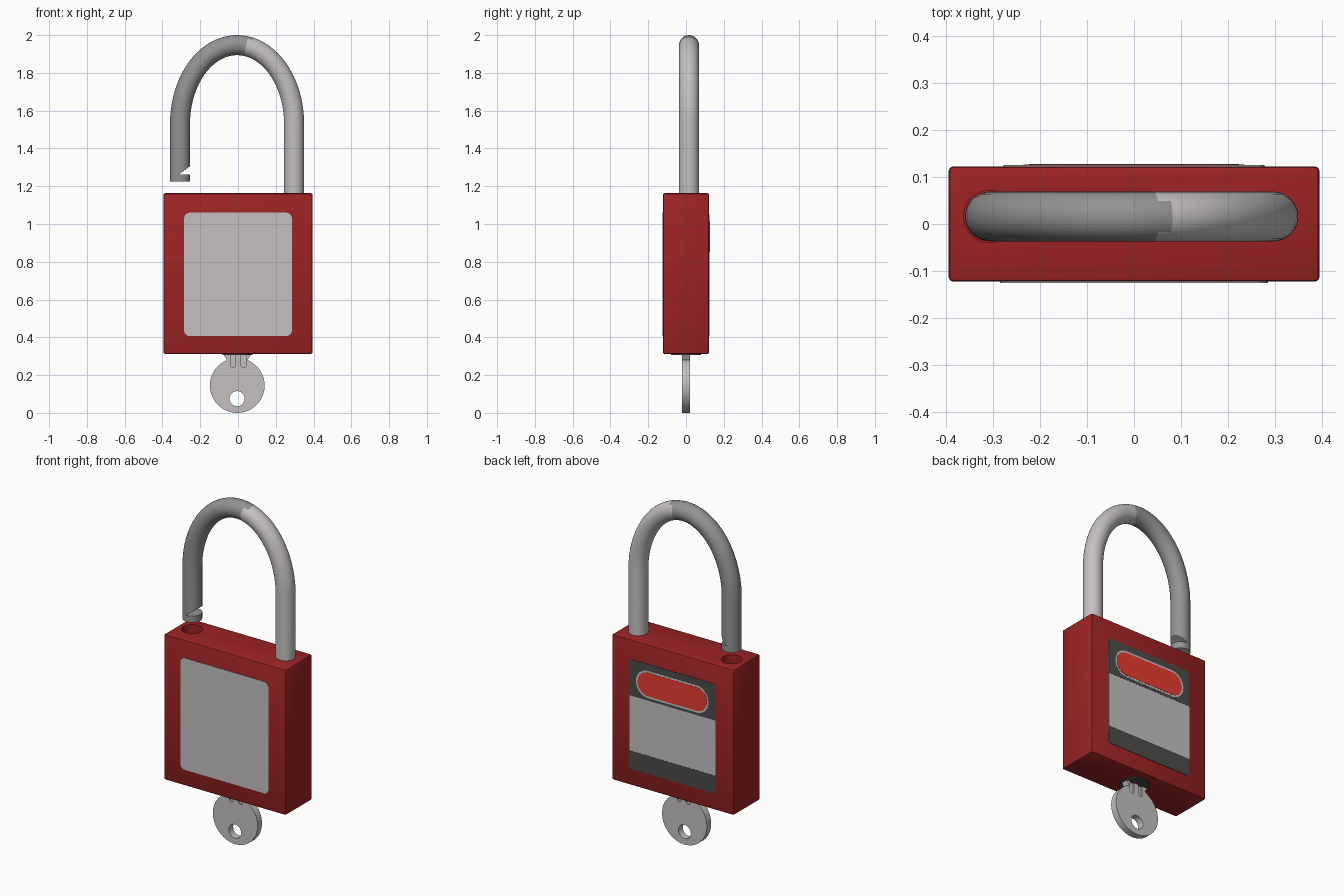
import bpy, bmesh, math
from mathutils import Vector, Matrix

if "Cube" in bpy.data.objects:
    bpy.data.objects.remove(bpy.data.objects["Cube"])


def material(name, rgb):
    m = bpy.data.materials.new(name)
    m.diffuse_color = (*rgb, 1)
    m.use_nodes = True
    m.node_tree.nodes["Principled BSDF"].inputs["Base Color"].default_value = m.diffuse_color
    return m


RED = material("body red", (0.34, 0.017, 0.018))
BRIGHT = material("badge red", (0.80, 0.045, 0.028))
LIGHT = material("light grey", (0.56, 0.53, 0.545))
STEEL = material("steel grey", (0.29, 0.29, 0.29))
DARK = material("dark grey", (0.075, 0.072, 0.07))


def finish(bm, name, *mats):
    bmesh.ops.recalc_face_normals(bm, faces=bm.faces)
    me = bpy.data.meshes.new(name)
    bm.to_mesh(me)
    bm.free()
    for m in mats:
        me.materials.append(m)
    ob = bpy.data.objects.new(name, me)
    bpy.context.collection.objects.link(ob)
    return ob


def prism(name, pts, y0, y1, *mats):
    """Extrude an x-z outline from y0 to y1."""
    bm = bmesh.new()
    f = bm.faces.new([bm.verts.new((x, y0, z)) for x, z in pts])
    ext = bmesh.ops.extrude_face_region(bm, geom=[f])
    vs = [g for g in ext["geom"] if isinstance(g, bmesh.types.BMVert)]
    bmesh.ops.translate(bm, verts=vs, vec=(0, y1 - y0, 0))
    return finish(bm, name, *mats)


def rounded(x0, x1, z0, z1, r_low, r_top, n=10):
    """Rounded rectangle outline, with separate lower and upper corner radii."""
    pts = []
    for x, z, r, a0 in ((x1, z1, r_top, 0), (x0, z1, r_top, 90),
                        (x0, z0, r_low, 180), (x1, z0, r_low, 270)):
        cx = x - r if x == x1 else x + r
        cz = z - r if z == z1 else z + r
        for i in range(n + 1 if r else 1):
            a = math.radians(a0 + 90 * i / n)
            pts.append((cx + r * math.cos(a), cz + r * math.sin(a)))
    clean = []
    for p in pts:
        if not clean or math.dist(p, clean[-1]) > 1e-5:
            clean.append(p)
    if math.dist(clean[0], clean[-1]) < 1e-5:
        clean.pop()
    return clean


def cylinder(name, r, z0, z1, x, y, *mats):
    bm = bmesh.new()
    bmesh.ops.create_cone(bm, cap_ends=True, segments=32, radius1=r, radius2=r, depth=z1 - z0,
                          matrix=Matrix.Translation((x, y, (z0 + z1) / 2)))
    return finish(bm, name, *mats)


def apply(ob, mod):
    bpy.context.view_layer.objects.active = ob
    bpy.ops.object.modifier_apply(modifier=mod.name)


def cut(ob, cutter):
    mod = ob.modifiers.new("cut", 'BOOLEAN')
    mod.operation, mod.solver, mod.object = 'DIFFERENCE', 'EXACT', cutter
    cutter.hide_render = True
    apply(ob, mod)
    bpy.data.objects.remove(cutter)


def smooth(ob, angle=35):
    bpy.ops.object.select_all(action='DESELECT')
    ob.select_set(True)
    bpy.context.view_layer.objects.active = ob
    bpy.ops.object.shade_smooth_by_angle(angle=math.radians(angle))


LEG_L, LEG_R, LEG_Y, ROD = -0.307, 0.297, 0.016, 0.053

# Lock body with slightly eased edges and a socket for the open shackle end
body = prism("lock_body", [(-0.395, 0.312), (0.395, 0.312), (0.395, 1.163), (-0.395, 1.163)],
             -0.123, 0.123, RED)
bev = body.modifiers.new("bevel", 'BEVEL')
bev.width, bev.segments = 0.01, 2
apply(body, bev)
cut(body, cylinder("socket_cutter", ROD + 0.003, 1.09, 1.25, LEG_L, LEG_Y))
smooth(body)

# Shackle: round rod swept along straight legs and an elliptical arch
mid, a, b, base = (LEG_L + LEG_R) / 2, (LEG_R - LEG_L) / 2, 0.417, 1.53
path = [(Vector((LEG_L, LEG_Y, 1.225)), Vector((0, 0, 1)))]
N = 40
for i in range(N + 1):
    t = math.pi * (1 - i / N)
    path.append((Vector((mid + a * math.cos(t), LEG_Y, base + b * math.sin(t))),
                 Vector((a * math.sin(t), 0, -b * math.cos(t))).normalized()))
path.append((Vector((LEG_R, LEG_Y, 1.10)), Vector((0, 0, -1))))
bm = bmesh.new()
S, rings = 28, []
for p, d in path:
    side = Vector((0, 1, 0)).cross(d)
    rings.append([bm.verts.new(p + ROD * (math.cos(2 * math.pi * k / S) * side
                                          + math.sin(2 * math.pi * k / S) * Vector((0, 1, 0))))
                  for k in range(S)])
for r0, r1 in zip(rings, rings[1:]):
    for k in range(S):
        bm.faces.new((r0[k], r0[(k + 1) % S], r1[(k + 1) % S], r1[k]))
bm.faces.new(rings[0])
bm.faces.new(rings[-1])
# right part of the rod is the lighter metal
for f in bm.faces:
    c = f.calc_center_median()
    f.material_index = 1 if c.x > 0.05 + 0.5 * (c.z - 1.95) else 0
shackle = finish(bm, "shackle", STEEL, LIGHT)
# latch notch on the inner side of the free end
cut(shackle, prism("notch_cutter", [(-0.312, 1.263), (-0.2, 1.263), (-0.2, 1.345)], -0.1, 0.15))
smooth(shackle, 40)

# Front label plate
prism("front_label", rounded(-0.285, 0.285, 0.407, 1.06, 0.03, 0.03), -0.1255, -0.12, LIGHT)

# Back label: light plate, two dark bands, badge with a light rim
prism("back_label", rounded(-0.278, 0.278, 0.41, 1.05, 0.015, 0.015), 0.12, 0.1245, LIGHT)
prism("back_band_top", rounded(-0.278, 0.278, 0.838, 1.05, 0, 0.015), 0.12, 0.1255, DARK)
prism("back_band_bottom", rounded(-0.278, 0.278, 0.41, 0.515, 0.015, 0), 0.12, 0.1255, DARK)
prism("badge_rim", rounded(-0.235, 0.235, 0.853, 1.013, 0.079, 0.079), 0.12, 0.1265, LIGHT)
prism("badge", rounded(-0.224, 0.224, 0.864, 1.002, 0.068, 0.068), 0.12, 0.1275, BRIGHT)

# Key plug in the underside
cylinder("key_plug", 0.08, 0.306, 0.33, -0.003, 0, DARK)

# Key: round bow flaring into the shoulder under the lock
KX, KZ, KR, KT = -0.004, 0.145, 0.145, 0.02
pts = [(KX + 0.078, 0.32)]
start = math.acos(0.055 / KR)
for i in range(49):
    t = start - (math.pi + 2 * start) * i / 48
    pts.append((KX + KR * math.cos(t), KZ + KR * math.sin(t)))
pts.append((KX - 0.078, 0.32))
key = prism("key", pts, -KT, KT, LIGHT)
cut(key, prism("ring_hole_cutter", rounded(-0.045, 0.035, 0.035, 0.115, 0.0399, 0.0399), -0.1, 0.1))
# grooves running up into the lock on both faces
for x in (-0.027, 0.03):
    for s in (-1, 1):
        cut(key, prism("groove_cutter", rounded(x - 0.013, x + 0.013, 0.24, 0.36, 0.0128, 0.0128),
                       s * 0.011, s * 0.05))
smooth(key)
